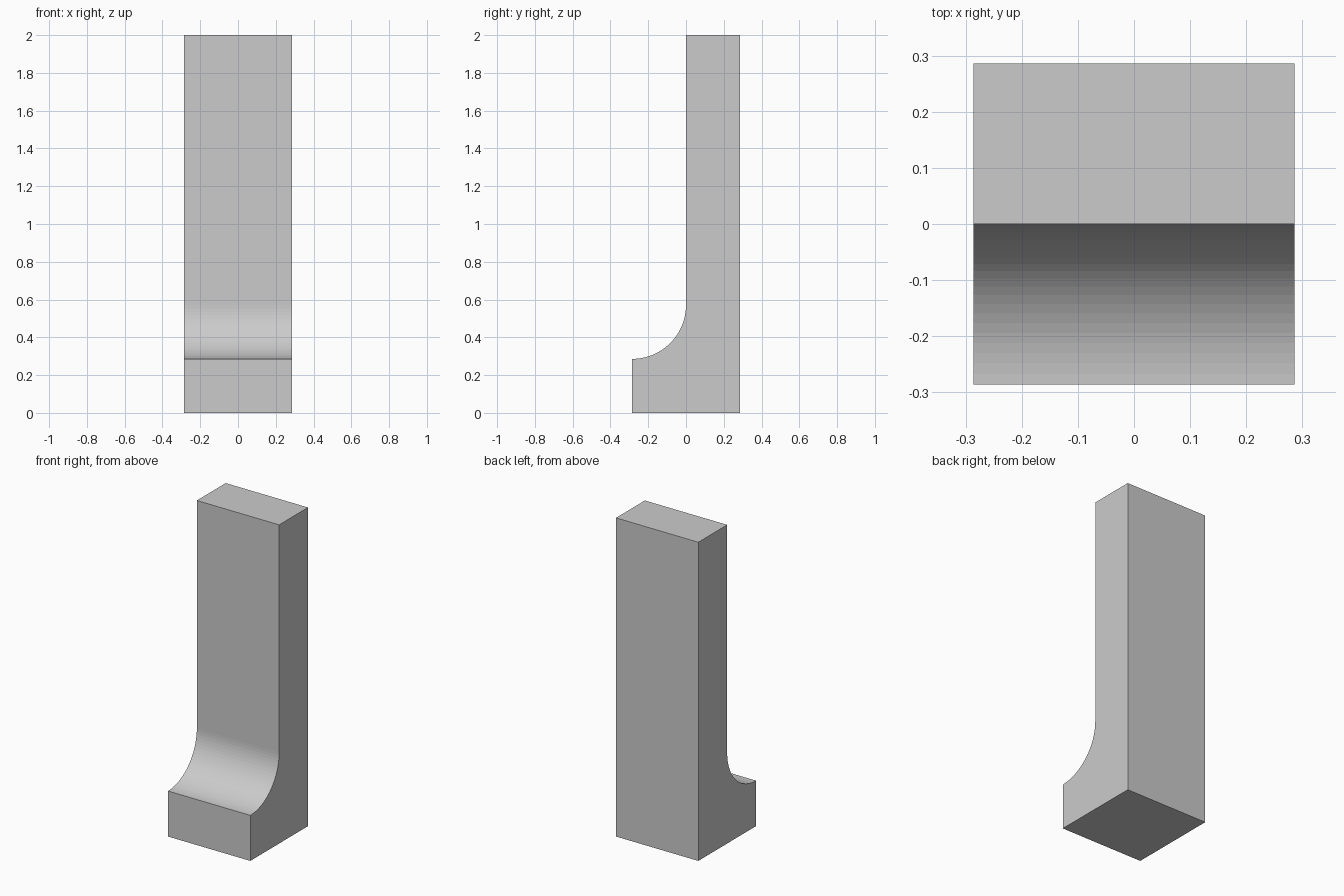
import bpy, bmesh
from math import sin, cos, pi

cube = bpy.data.objects.get("Cube")
if cube:
    bpy.data.objects.remove(cube, do_unlink=True)

HALF = 2 / 7       # half width, half depth and fillet radius
HEIGHT = 2.0
STEPS = 24

# Plain grey material
grey = bpy.data.materials.new("light_grey")
grey.use_nodes = True
colour = (0.6, 0.6, 0.6, 1)
grey.diffuse_color = colour
grey.node_tree.nodes["Principled BSDF"].inputs["Base Color"].default_value = colour

# Side profile (y, z): tall back, concave quarter-round, short front step
profile = [(-HALF, 0), (HALF, 0), (HALF, HEIGHT), (0, HEIGHT)]
for i in range(STEPS + 1):
    a = pi / 2 * i / STEPS
    profile.append((-HALF + HALF * cos(a), 2 * HALF - HALF * sin(a)))

# Extrude the profile across the width
bm = bmesh.new()
side = bm.faces.new([bm.verts.new((-HALF, y, z)) for y, z in profile])
result = bmesh.ops.extrude_face_region(bm, geom=[side], use_keep_orig=True)
moved = [g for g in result["geom"] if isinstance(g, bmesh.types.BMVert)]
bmesh.ops.translate(bm, verts=moved, vec=(2 * HALF, 0, 0))
bmesh.ops.recalc_face_normals(bm, faces=bm.faces)

mesh = bpy.data.meshes.new("filleted_block")
bm.to_mesh(mesh)
bm.free()
mesh.materials.append(grey)
block = bpy.data.objects.new("filleted_block", mesh)
bpy.context.collection.objects.link(block)
